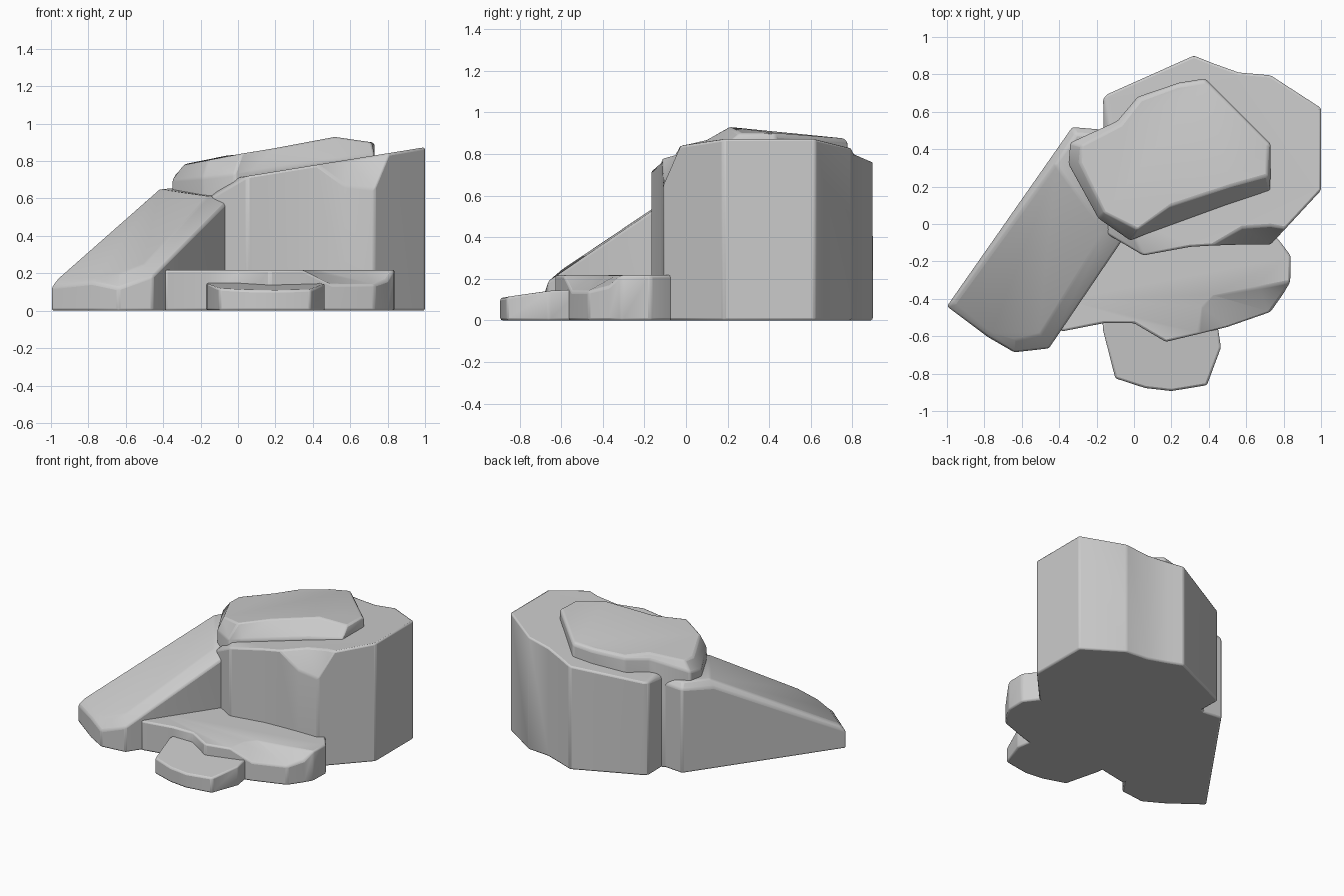
import bpy, bmesh, math

if "Cube" in bpy.data.objects:
    bpy.data.objects.remove(bpy.data.objects["Cube"])


def rock(name, pts, splits=(), bevel=0.012):
    """Loft base -> shoulder -> top. Each point is x, y, shoulder z, top x, top y, top z."""
    bm = bmesh.new()
    rings = [
        [bm.verts.new((p[0], p[1], 0)) for p in pts],
        [bm.verts.new(p[:3]) for p in pts],
        [bm.verts.new(p[3:]) for p in pts],
    ]
    n = len(pts)
    for lo, hi in zip(rings, rings[1:]):
        for i in range(n):
            j = (i + 1) % n
            bm.faces.new((lo[i], lo[j], hi[j], hi[i]))
    bm.faces.new(rings[0][::-1])
    bm.faces.new(rings[2])
    for a, b in splits:
        bmesh.ops.connect_verts(bm, verts=[rings[2][a], rings[2][b]])
    bmesh.ops.remove_doubles(bm, verts=bm.verts[:], dist=0.0005)
    bmesh.ops.recalc_face_normals(bm, faces=bm.faces[:])
    me = bpy.data.meshes.new(name)
    bm.to_mesh(me)
    bm.free()
    ob = bpy.data.objects.new(name, me)
    bpy.context.collection.objects.link(ob)
    mod = ob.modifiers.new("soft_edges", 'BEVEL')
    mod.width = bevel
    mod.segments = 2
    mod.limit_method = 'ANGLE'
    mod.angle_limit = math.radians(25)
    bpy.ops.object.select_all(action='DESELECT')
    ob.select_set(True)
    bpy.context.view_layer.objects.active = ob
    bpy.ops.object.shade_smooth_by_angle(angle=math.radians(35))
    return ob


def on_surface(pts, height):
    """Complete short points using a height function for the top surface.
    (x, y) is a sharp rim; (x, y, shoulder z, top x, top y) is a chipped rim."""
    out = []
    for p in pts:
        if len(p) == 2:
            z = height(*p)
            out.append((*p, z, *p, z))
        else:
            out.append((*p, height(p[3], p[4])))
    return out


# Tall boulder with a tilted top and a chip at the front
rock("main_boulder", on_surface([
    (.32, .9), (.42, .86), (.56, .81), (.73, .795), (1, .62), (1, .18),
    (.81, -.025), (.73, -.11, .65, .73, -.01), (.57, -.11, .67, .58, -.02),
    (.42, -.115), (.3, -.122), (.05, -.168), (-.15, -.05, .6, -.04, .02),
    (-.165, .67), (-.14, .695),
], lambda x, y: .712 + .162 * x))

# Slab lying on the boulder
rock("cap_slab", [
    (-.35, .32, .70, -.29, .33, .78),
    (-.34, .435, .72, -.28, .42, .785),
    (-.09, .55, .79, -.07, .53, .825),
    (.02, .68, .81, .035, .665, .83),
    (.24, .755, .84, .24, .74, .86),
    (.38, .778, .86, .375, .76, .875),
    (.73, .43, .89, .715, .42, .903),
    (.728, .18, .835, .715, .26, .90),
    (.5, .105, .81, .52, .205, .93),
    (.06, -.055, .74, .2, .10, .87),
    (-.02, -.088, .73, .02, -.03, .84),
    (-.19, .03, .71, -.16, .06, .805),
], splits=[(8, 5)])

# Sloping rock leaning against the left side
rock("ramp_rock", [
    (-1, -.44, .125, -.96, -.42, .175),
    (-.78, -.605, .15, -.76, -.58, .175),
    (-.64, -.686, .12, -.63, -.62, .2),
    (-.455, -.665, .185, -.5, -.59, .25),
    (-.065, -.09, .575, -.16, -.05, .615),
    (0, .1, .6, -.05, .1, .63),
    (-.12, .5, .62, -.14, .48, .65),
    (-.33, .518, .62, -.31, .48, .66),
    (-.46, .332, .6, -.42, .32, .65),
], splits=[(8, 4)])

# Upper step with a worn front corner
rock("upper_step", on_surface([
    (-.39, -.575), (-.16, -.53), (0, -.53), (.17, -.63), (.345, -.588),
    (.5, -.55, .14, .36, -.44), (.73, -.47, .14, .42, -.38),
    (.8, -.37, .165, .65, -.345), (.835, -.31), (.838, -.17), (.77, -.08),
    (.6, .05), (-.1, .05), (-.39, -.4),
], lambda x, y: .218))

# Lower step, dipping slightly to the front
rock("lower_step", on_surface([
    (-.17, -.5), (-.165, -.57), (-.1, -.825), (.06, -.877), (.2, -.893),
    (.39, -.862), (.465, -.66), (.44, -.5),
], lambda x, y: .15 + .16 * min(0, y + .63)))
